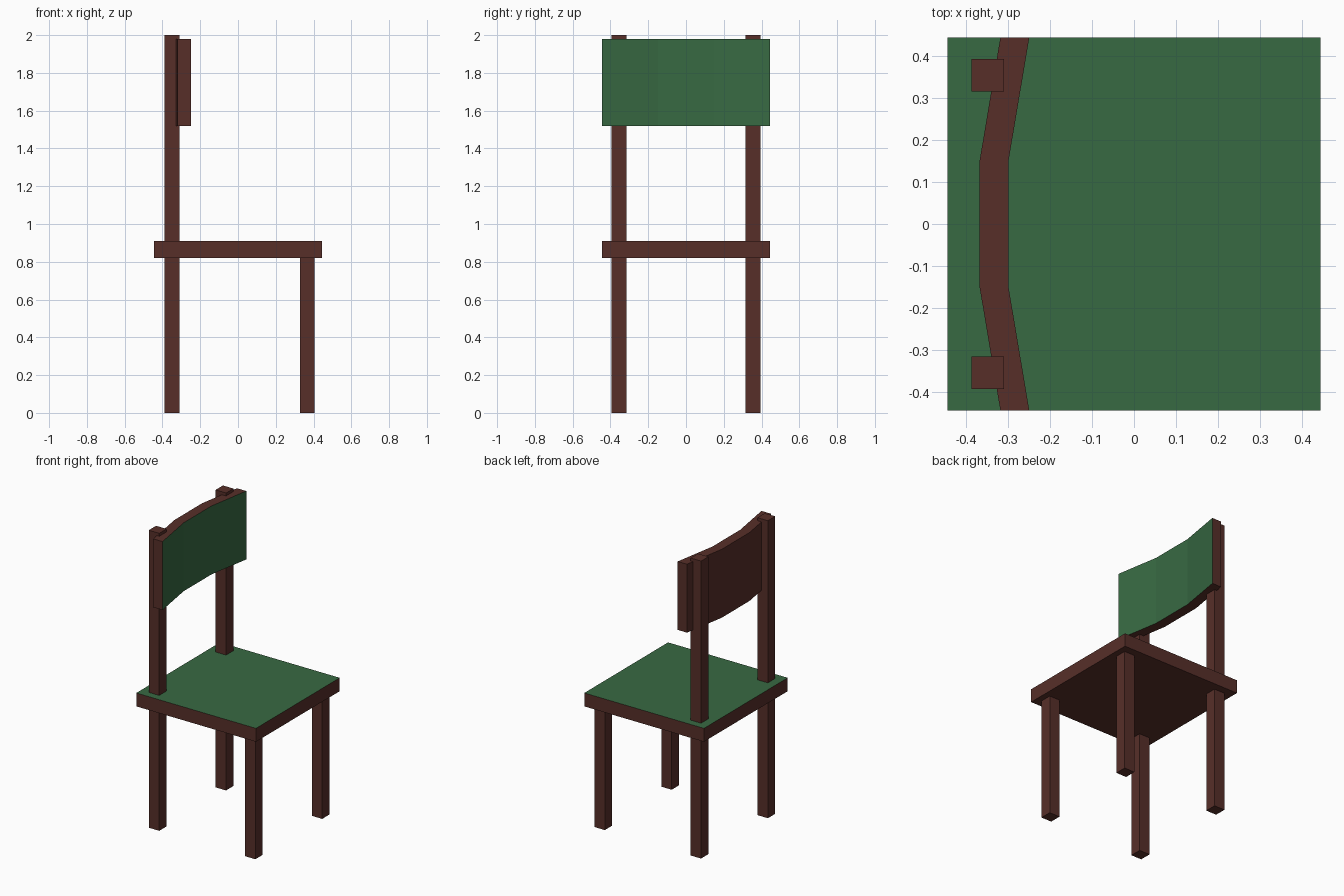
import bpy

if "Cube" in bpy.data.objects:
    bpy.data.objects.remove(bpy.data.objects["Cube"])


def material(name, rgb):
    m = bpy.data.materials.new(name)
    m.diffuse_color = (*rgb, 1)
    m.use_nodes = True
    m.node_tree.nodes["Principled BSDF"].inputs["Base Color"].default_value = m.diffuse_color
    return m


wood = material("dark_wood", (0.095, 0.028, 0.022))
fabric = material("green_fabric", (0.039, 0.142, 0.055))


def prism(name, outline, z0, z1, padded=()):
    """Extrude a counter-clockwise xy outline; faces listed in padded are green."""
    n = len(outline)
    verts = [(x, y, z) for z in (z0, z1) for x, y in outline]
    faces = [(i, (i + 1) % n, n + (i + 1) % n, n + i) for i in range(n)]
    faces += [tuple(reversed(range(n))), tuple(range(n, 2 * n))]
    mesh = bpy.data.meshes.new(name)
    mesh.from_pydata(verts, [], faces)
    mesh.materials.append(wood)
    mesh.materials.append(fabric)
    for i in padded:
        mesh.polygons[i].material_index = 1
    obj = bpy.data.objects.new(name, mesh)
    bpy.context.collection.objects.link(obj)
    return obj


def rect(x0, x1, y0, y1):
    return [(x0, y0), (x1, y0), (x1, y1), (x0, y1)]


# Seat board with a green top
S = 0.445
prism("seat", rect(-S, S, -S, S), 0.82, 0.91, padded=[5])

# Short front legs and tall rear posts, one of each per side
for side, y in (("right", -0.355), ("left", 0.355)):
    prism("front_leg_" + side, rect(0.328, 0.405, y - 0.039, y + 0.039), 0, 0.82)
    prism("rear_post_" + side, rect(-0.388, -0.31, y - 0.039, y + 0.039), 0, 2)

# Backrest bent in three flat panels, green on the sitting side
bend = [(-0.25, -S), (-0.30, -0.148), (-0.30, 0.148), (-0.25, S)]
rear = [(x - 0.069, y) for x, y in reversed(bend)]
prism("backrest", bend + rear, 1.52, 1.98, padded=[0, 1, 2])
